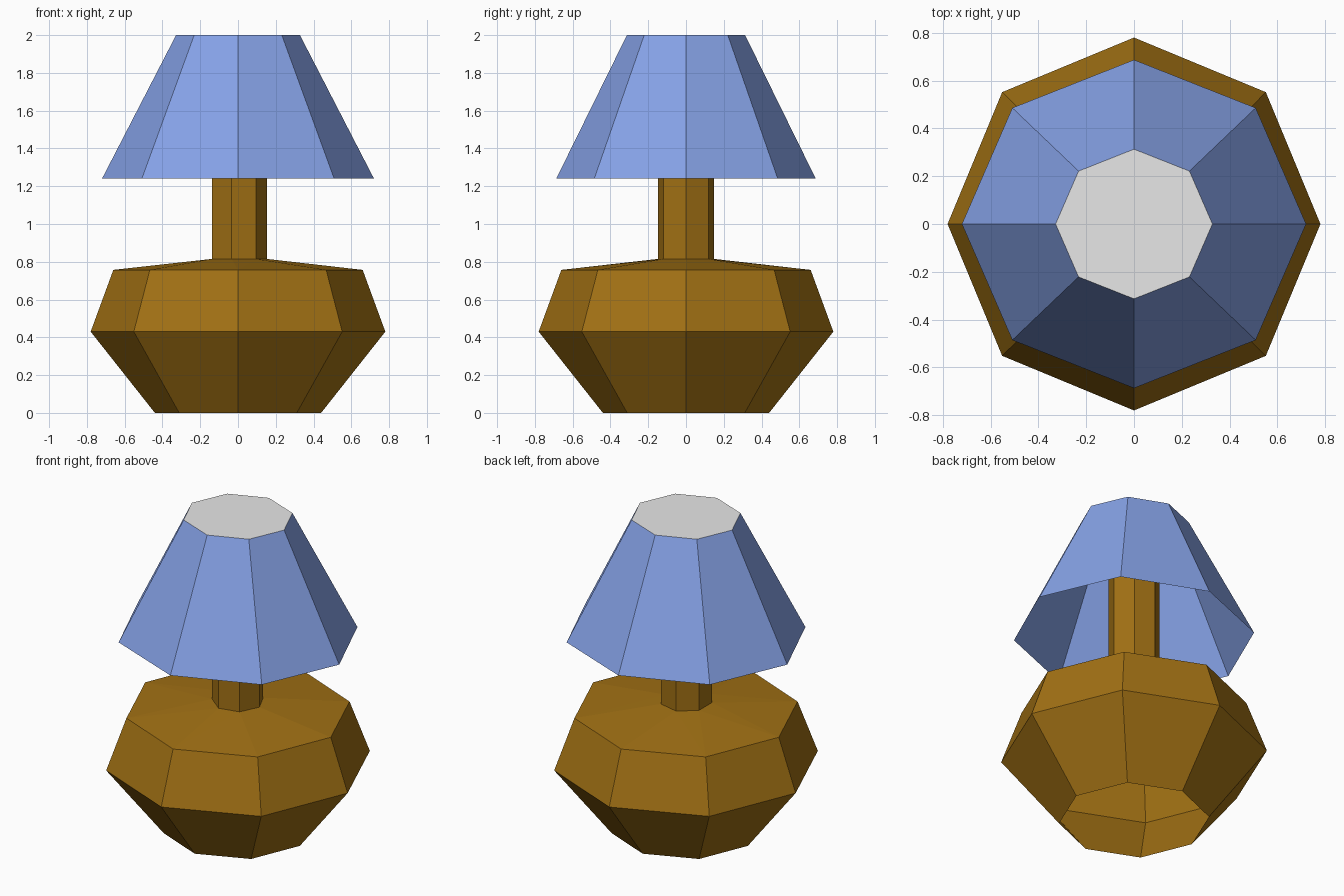
import bpy, bmesh
from math import cos, sin, tau

cube = bpy.data.objects.get("Cube")
if cube:
    bpy.data.objects.remove(cube, do_unlink=True)


def make_material(name, rgb):
    mat = bpy.data.materials.new(name)
    mat.use_nodes = True
    mat.diffuse_color = (*rgb, 1)
    mat.node_tree.nodes["Principled BSDF"].inputs["Base Color"].default_value = (*rgb, 1)
    return mat


def ring(bm, sides, rx, ry, z):
    """Closed loop of edges with one corner on +x."""
    verts = [bm.verts.new((rx * cos(tau * i / sides), ry * sin(tau * i / sides), z))
             for i in range(sides)]
    return [bm.edges.new((verts[i], verts[(i + 1) % sides])) for i in range(sides)]


def lathe(name, rings, mat):
    """Open faceted shell through rings of (sides, x radius, y radius, height)."""
    bm = bmesh.new()
    loops = [ring(bm, *r) for r in rings]
    for low, high in zip(loops, loops[1:]):
        bmesh.ops.bridge_loops(bm, edges=low + high)
    if len(rings) == 1:
        bmesh.ops.contextual_create(bm, geom=loops[0])
    bmesh.ops.recalc_face_normals(bm, faces=bm.faces)
    mesh = bpy.data.meshes.new(name)
    bm.to_mesh(mesh)
    bm.free()
    mesh.materials.append(mat)
    obj = bpy.data.objects.new(name, mesh)
    bpy.context.collection.objects.link(obj)
    return obj


brown = make_material("brown wood", (0.36, 0.165, 0.007))
blue = make_material("blue fabric", (0.25, 0.38, 0.84))
grey = make_material("pale grey", (0.8, 0.8, 0.8))

STEM = 0.153

# Hollow base, open underneath, closing in on the stem
lathe("base", [(8, 0.44, 0.44, 0), (8, 0.78, 0.78, 0.43),
               (8, 0.66, 0.66, 0.757), (7, STEM, STEM, 0.815)], brown)

# Seven-sided stem up to the cap
lathe("stem", [(7, STEM, STEM, 0.815), (7, STEM, STEM, 1.99)], brown)

# Slightly oval shade, open underneath
lathe("shade", [(8, 0.72, 0.687, 1.24), (8, 0.328, 0.313, 2)], blue)

# Flat cap on the shade
lathe("shade_cap", [(8, 0.328, 0.313, 2)], grey)
